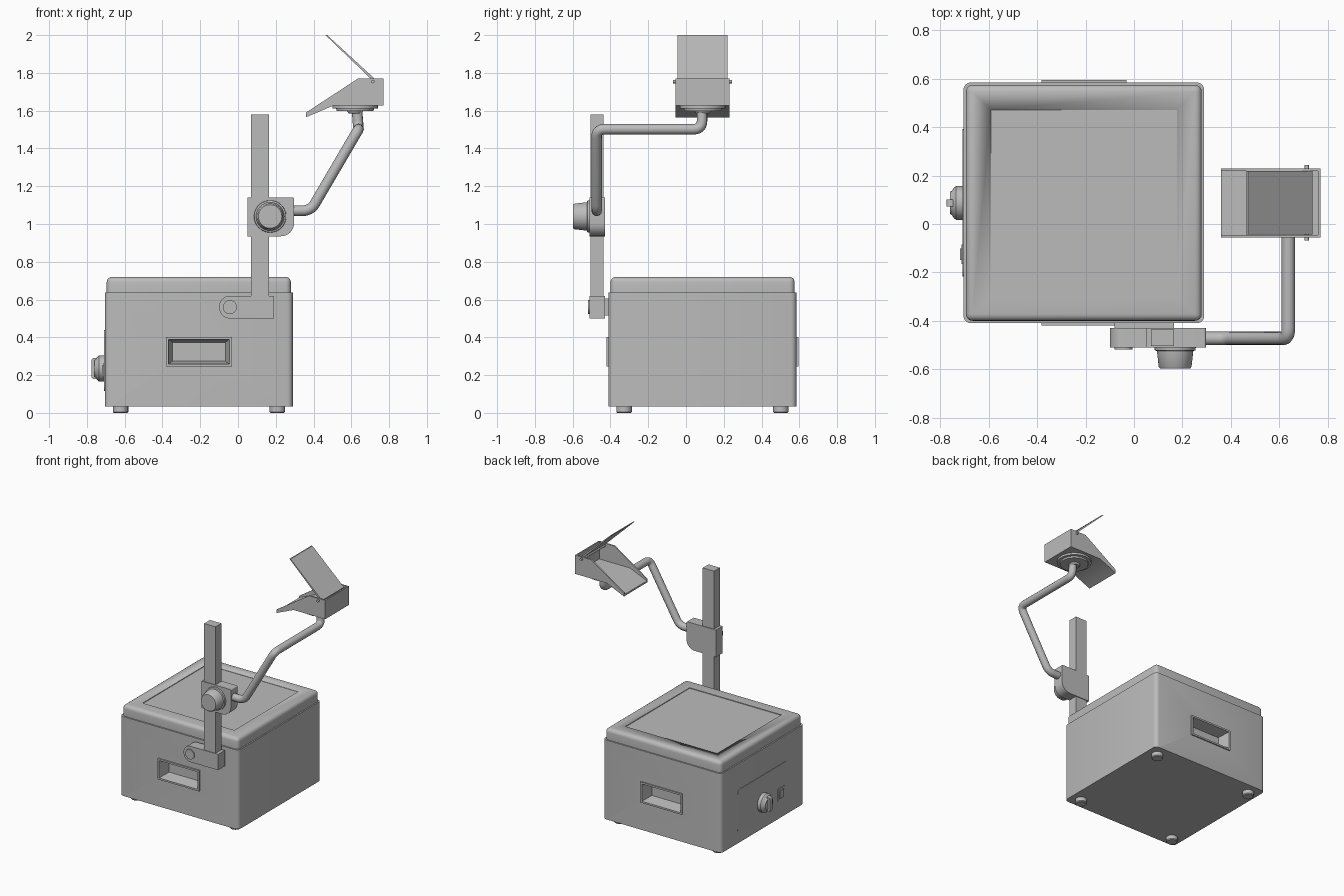
import bpy, bmesh
from math import pi, radians
from mathutils import Vector, Matrix

if "Cube" in bpy.data.objects:
    bpy.data.objects.remove(bpy.data.objects["Cube"])

grey = bpy.data.materials.new("plain grey")
grey.use_nodes = True
COLOUR = (0.5, 0.5, 0.5, 1)
grey.diffuse_color = COLOUR
grey.node_tree.nodes["Principled BSDF"].inputs["Base Color"].default_value = COLOUR


def finish(name, bm, smooth=True):
    bmesh.ops.recalc_face_normals(bm, faces=bm.faces)
    mesh = bpy.data.meshes.new(name)
    bm.to_mesh(mesh)
    bm.free()
    ob = bpy.data.objects.new(name, mesh)
    bpy.context.collection.objects.link(ob)
    mesh.materials.append(grey)
    if smooth:
        select(ob)
        bpy.ops.object.shade_smooth_by_angle(angle=radians(35))
    return ob


def select(ob):
    bpy.ops.object.select_all(action='DESELECT')
    ob.select_set(True)
    bpy.context.view_layer.objects.active = ob


def box(name, x, y, z, round_edges=None, radius=0.0, seg=4):
    """Box between ranges; round_edges(edge) picks the edges to bevel."""
    bm = bmesh.new()
    bmesh.ops.create_cube(bm, size=1)
    for v in bm.verts:
        v.co = Vector([r[0] if c < 0 else r[1] for c, r in zip(v.co, (x, y, z))])
    if round_edges:
        bmesh.ops.bevel(bm, geom=[e for e in bm.edges if round_edges(e)], offset=radius,
                        segments=seg, profile=0.5, affect='EDGES')
    return finish(name, bm)


def along(axis):
    return lambda e: abs((e.verts[0].co - e.verts[1].co).normalized()[axis]) > 0.9


def prism(name, outline, y0, y1, rounded=()):
    """Extrude an x-z outline along y; rounded holds (corner index, radius)."""
    bm = bmesh.new()
    rings = [[bm.verts.new((x, y, z)) for x, z in outline] for y in (y0, y1)]
    bm.faces.new(rings[0])
    bm.faces.new(rings[1])
    n = len(outline)
    for i in range(n):
        j = (i + 1) % n
        bm.faces.new((rings[0][i], rings[0][j], rings[1][j], rings[1][i]))
    for i, r in rounded:
        edge = bm.edges.get((rings[0][i], rings[1][i]))
        bmesh.ops.bevel(bm, geom=[edge], offset=r, segments=8, profile=0.5, affect='EDGES')
    return finish(name, bm)


def lathe(name, centre, axis, profile, sides=32):
    """Turn (distance, radius) steps about an axis through centre."""
    bm = bmesh.new()
    rot = Vector((0, 0, 1)).rotation_difference(Vector(axis)).to_matrix()
    rings = []
    for d, r in profile:
        rings.append([bm.verts.new(Vector(centre) + rot @ (Matrix.Rotation(2 * pi * i / sides, 3, 'Z')
                      @ Vector((r, 0, d)))) for i in range(sides)])
    bm.faces.new(rings[0])
    bm.faces.new(rings[-1])
    for a, b in zip(rings, rings[1:]):
        for i in range(sides):
            j = (i + 1) % sides
            bm.faces.new((a[i], a[j], b[j], b[i]))
    return finish(name, bm)


def cut(ob, cutter):
    mod = ob.modifiers.new("cut", 'BOOLEAN')
    mod.operation = 'DIFFERENCE'
    mod.solver = 'EXACT'
    mod.object = cutter
    select(ob)
    bpy.ops.object.modifier_apply(modifier=mod.name)


def discard(ob):
    bpy.data.objects.remove(ob)


# Housing with rounded upright edges
CX, CY = -0.207, 0.087
body = box("housing", (-0.705, 0.29), (-0.41, 0.585), (0.035, 0.637), along(2), 0.03)

# Grip recesses front and back: raised frame, then a tapered pocket
for side, label in ((-1, "front"), (1, "back")):
    face = CY + side * 0.4975
    frame = box(label + "_grip_frame", (CX - 0.175, CX + 0.175),
                sorted((face - side * 0.01, face + side * 0.01)), (0.245, 0.402))
    bm = bmesh.new()
    bmesh.ops.create_cube(bm, size=1)
    for v in bm.verts:
        outer = v.co.y * side > 0
        w, h = (0.162, 0.066) if outer else (0.14, 0.05)
        y = face + side * 0.012 if outer else face - side * 0.08
        v.co = (CX + (w if v.co.x > 0 else -w), y, 0.3235 + (h if v.co.z > 0 else -h))
    pocket = finish("pocket_cutter", bm, False)
    pocket.hide_render = True
    cut(body, pocket)
    cut(frame, pocket)
    discard(pocket)

# Lid with soft top edges and a sunken glass stage
lid = box("lid", (-0.695, 0.28), (-0.40, 0.575), (0.637, 0.72),
          lambda e: along(2)(e) or all(v.co.z > 0.7 for v in e.verts), 0.028)
stage = box("stage_cutter", (CX - 0.385, CX + 0.385), (CY - 0.385, CY + 0.385), (0.715, 0.75))
stage.hide_render = True
cut(lid, stage)
discard(stage)

# Feet
for fx in (CX - 0.415, CX + 0.415):
    for fy in (CY - 0.415, CY + 0.415):
        lathe("foot", (fx, fy, 0), (0, 0, 1), [(0, 0.036), (0.006, 0.041), (0.04, 0.041)], 20)

# Control panel with dial and switch
box("control_panel", (-0.709, -0.70), (CY - 0.305, CY + 0.305), (0.115, 0.44), along(0), 0.03)
lathe("dial", (-0.70, CY, 0.235), (-1, 0, 0),
      [(0, 0.07), (0.035, 0.07), (0.045, 0.062), (0.052, 0.05), (0.06, 0.046)])
box("dial_grip", (-0.775, -0.735), (CY - 0.015, CY + 0.015), (0.18, 0.29), along(1), 0.012)
box("switch_frame", (-0.713, -0.70), (-0.165, -0.085), (0.175, 0.265))
box("switch_rocker", (-0.719, -0.70), (-0.148, -0.102), (0.19, 0.25))

# Mast and its hinge bracket
box("mast", (0.07, 0.165), (-0.505, -0.436), (0.51, 1.58))
prism("hinge_bracket", [(-0.10, 0.5), (0.19, 0.5), (0.19, 0.62), (-0.10, 0.62)],
      -0.51, -0.43, ((0, 0.058), (3, 0.058)))
box("bracket_mount", (-0.08, 0.165), (-0.435, -0.40), (0.515, 0.605))
lathe("hinge_pin", (-0.043, -0.50, 0.56), (0, -1, 0), [(0, 0.037), (0.018, 0.037)], 24)

# Sliding carriage and focus knob
prism("carriage", [(0.05, 0.935), (0.297, 0.935), (0.297, 1.14), (0.05, 1.14)],
      -0.51, -0.43, ((1, 0.07), (2, 0.008)))
lathe("focus_knob", (0.17, -0.505, 1.04), (0, -1, 0),
      [(0, 0.086), (0.017, 0.084), (0.02, 0.075), (0.085, 0.068), (0.093, 0.062)], 40)

# Bent tubular arm, each corner filleted
path = [Vector(p) for p in ((0.28, -0.473, 1.07), (0.385, -0.473, 1.07), (0.638, -0.473, 1.502),
                            (0.638, 0.085, 1.502), (0.63, 0.085, 1.60))]
points = [path[0]]
for a, b, c in zip(path, path[1:], path[2:]):
    p, q = b + (a - b).normalized() * 0.045, b + (c - b).normalized() * 0.045
    for i in range(7):
        t = i / 6
        points.append(p * (1 - t) ** 2 + b * 2 * t * (1 - t) + q * t * t)
points.append(path[-1])
curve = bpy.data.curves.new("arm", 'CURVE')
curve.dimensions = '3D'
curve.bevel_depth = 0.028
curve.bevel_resolution = 4
curve.use_fill_caps = True
spline = curve.splines.new('POLY')
spline.points.add(len(points) - 1)
for sp, co in zip(spline.points, points):
    sp.co = (*co, 1)
arm = bpy.data.objects.new("arm", curve)
bpy.context.collection.objects.link(arm)
curve.materials.append(grey)
select(arm)
bpy.ops.object.convert(target='MESH')
bpy.ops.object.shade_smooth_by_angle(angle=radians(35))

# Lens mount under the head
lathe("lens_mount", (0.62, 0.088, 1.585), (0, 0, 1),
      [(0, 0.035), (0.012, 0.042), (0.014, 0.098), (0.026, 0.1), (0.027, 0.12), (0.045, 0.12)], 40)

# Projection head: open tray with thin sides, ramp and end wall
for y in (-0.055, 0.22):
    prism("head_side", [(0.36, 1.565), (0.505, 1.627), (0.77, 1.627), (0.77, 1.77),
                        (0.635, 1.77), (0.36, 1.59)], y, y + 0.01)
prism("head_floor", [(0.36, 1.565), (0.505, 1.627), (0.77, 1.627), (0.77, 1.77), (0.76, 1.77),
                     (0.76, 1.638), (0.50, 1.638), (0.36, 1.578)], -0.05, 0.225)

# Tilted mirror and its pivot
prism("mirror", [(0.463, 2.0), (0.472, 2.0), (0.737, 1.757), (0.728, 1.745)], -0.044, 0.219)
lathe("mirror_pivot", (0.714, -0.068, 1.754), (0, 1, 0), [(0, 0.009), (0.311, 0.009)], 16)
